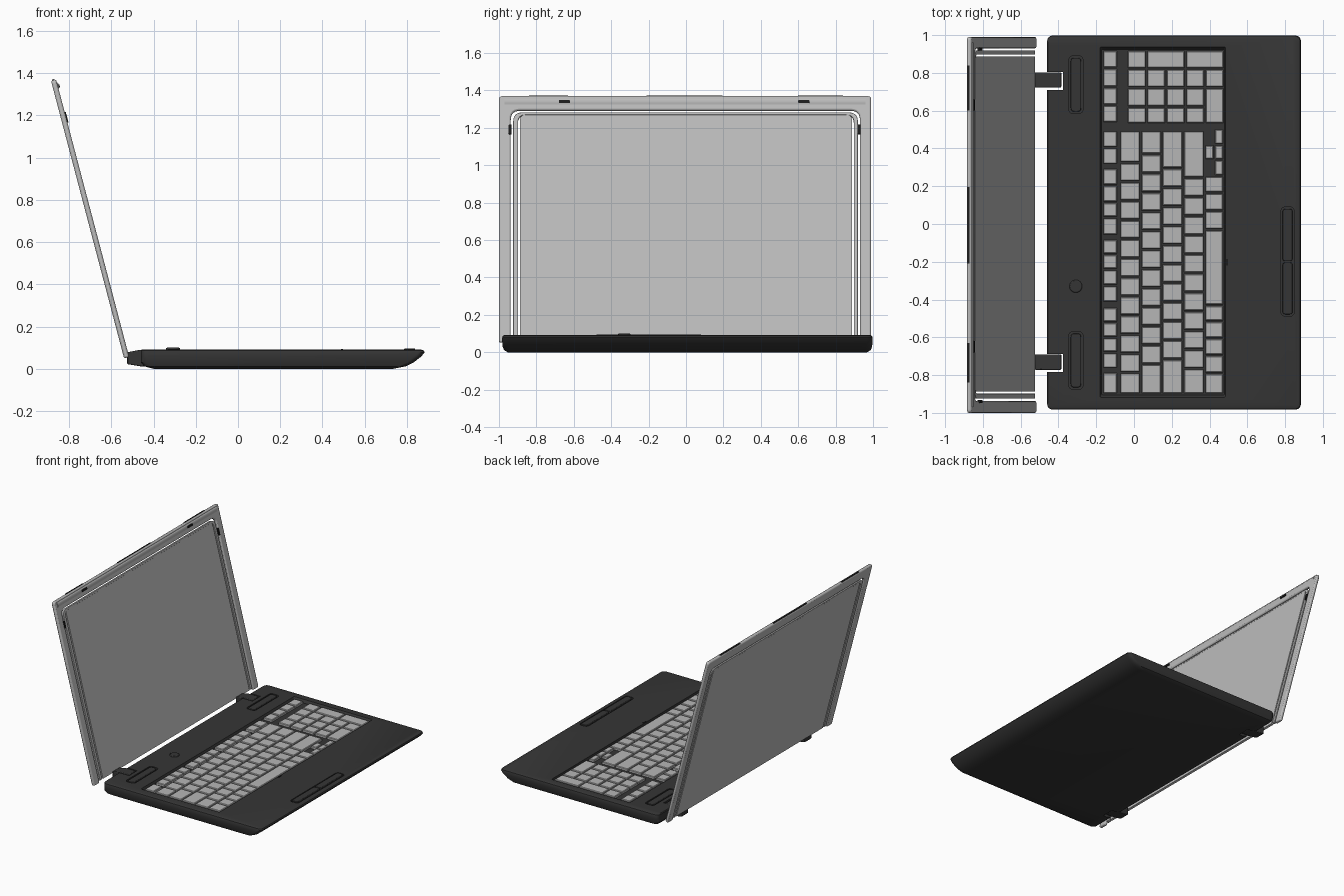
import bpy, bmesh, math
from mathutils import Vector

if "Cube" in bpy.data.objects:
    bpy.data.objects.remove(bpy.data.objects["Cube"])


def material(name, rgb):
    m = bpy.data.materials.new(name)
    m.diffuse_color = (*rgb, 1)
    m.use_nodes = True
    m.node_tree.nodes["Principled BSDF"].inputs["Base Color"].default_value = m.diffuse_color
    return m


DARK = material("charcoal plastic", (0.036, 0.036, 0.036))
KEY = material("key grey", (0.47, 0.47, 0.47))
LID = material("lid grey", (0.5, 0.5, 0.5))
BLACK = material("black rubber", (0.012, 0.012, 0.012))


def finish(name, bm, mat, bevel=0, angle=30):
    bmesh.ops.recalc_face_normals(bm, faces=bm.faces)
    me = bpy.data.meshes.new(name)
    bm.to_mesh(me)
    bm.free()
    me.materials.append(mat)
    ob = bpy.data.objects.new(name, me)
    bpy.context.collection.objects.link(ob)
    if bevel:
        mod = ob.modifiers.new("soft_edges", 'BEVEL')
        mod.width, mod.segments, mod.limit_method = bevel, 2, 'ANGLE'
        mod.angle_limit = math.radians(40)
    smooth(ob, angle)
    return ob


def smooth(ob, angle=30):
    bpy.ops.object.select_all(action='DESELECT')
    ob.select_set(True)
    bpy.context.view_layer.objects.active = ob
    bpy.ops.object.shade_smooth_by_angle(angle=math.radians(angle))


def rounded(pts, radii, steps=6):
    """Round the corners of a 2D outline."""
    out = []
    for i, p in enumerate(pts):
        p, r = Vector(p), radii[i]
        if r == 0:
            out.append(p)
            continue
        a = p + (Vector(pts[i - 1]) - p).normalized() * r
        b = p + (Vector(pts[(i + 1) % len(pts)]) - p).normalized() * r
        for k in range(steps + 1):
            t = k / steps
            out.append(a * (1 - t) ** 2 + p * 2 * t * (1 - t) + b * t * t)
    return out


def rect(x0, x1, y0, y1, r=0):
    return rounded([(x0, y0), (x1, y0), (x1, y1), (x0, y1)], [r] * 4)


PLACE = {'x': lambda p, h: (h, p[0], p[1]),
         'y': lambda p, h: (p[0], h, p[1]),
         'z': lambda p, h: (p[0], p[1], h)}


def loft(bm, layers, axis='z'):
    """Skin a stack of (height, outline) layers into a closed solid."""
    rings = [[bm.verts.new(PLACE[axis](p, h)) for p in o] for h, o in layers]
    n = len(rings[0])
    for a, b in zip(rings, rings[1:]):
        for i in range(n):
            bm.faces.new((a[i], a[(i + 1) % n], b[(i + 1) % n], b[i]))
    bm.faces.new(rings[0])
    bm.faces.new(rings[-1])


def prism(name, outline, lo, hi, mat, axis='z', bevel=0):
    bm = bmesh.new()
    loft(bm, [(lo, outline), (hi, outline)], axis)
    return finish(name, bm, mat, bevel)


# Base body: stacked rounded rectangles with an undercut front edge
bm = bmesh.new()
loft(bm, [(z, rect(x0, x1, -0.983 + i, 0.998 - i, 0.035)) for z, x0, x1, i in (
    (0.0, -0.40, 0.735, 0.03), (0.012, -0.445, 0.795, 0.01), (0.03, -0.46, 0.832, 0.003),
    (0.06, -0.46, 0.87, 0), (0.078, -0.46, 0.884, 0), (0.087, -0.46, 0.88, 0.003),
    (0.092, -0.455, 0.865, 0.012))])
base = finish("base_body", bm, DARK)

# Cutters: keyboard well, hinge notches, grooves for speakers and touch buttons
SPEAKERS = ((0.585, 0.89), (-0.875, -0.57))
HINGES = ((0.722, 0.803, 0.71, 0.806), (-0.772, -0.69, -0.784, -0.687))
bm = bmesh.new()
loft(bm, [(0.07, rect(-0.172, 0.48, -0.905, 0.925, 0.01)),
          (0.12, rect(-0.192, 0.49, -0.935, 0.955, 0.01))])
for _, _, y0, y1 in HINGES:
    loft(bm, [(-0.1, rect(-0.6, -0.375, y0, y1)), (0.2, rect(-0.6, -0.375, y0, y1))])
for y0, y1 in SPEAKERS:
    o = rect(-0.345, -0.27, y0, y1, 0.025)
    loft(bm, [(0.078, o), (0.12, o)])
o = rect(0.778, 0.848, -0.488, 0.09, 0.025)
loft(bm, [(0.078, o), (0.12, o)])
cutter = finish("base_cutter", bm, DARK)
cutter.hide_render = True
mod = base.modifiers.new("cut", 'BOOLEAN')
mod.operation, mod.object, mod.solver = 'DIFFERENCE', cutter, 'EXACT'
bpy.context.view_layer.objects.active = base
bpy.ops.object.modifier_apply(modifier="cut")
bpy.data.objects.remove(cutter)
smooth(base)

# Speaker bars, touch buttons, power button, small latch
for y0, y1 in SPEAKERS:
    prism("speaker_bar", rect(-0.335, -0.28, y0 + 0.01, y1 - 0.01, 0.02), 0.07, 0.093, DARK, bevel=0.003)
for y0, y1 in ((-0.478, -0.203), (-0.197, 0.08)):
    prism("touch_button", rect(0.787, 0.839, y0, y1, 0.015), 0.07, 0.096, DARK, bevel=0.003)
disc = [(-0.308 + 0.034 * math.cos(a * math.pi / 12), -0.33 + 0.034 * math.sin(a * math.pi / 12))
        for a in range(24)]
prism("power_button", disc, 0.08, 0.1, DARK, bevel=0.006)
prism("front_latch", rect(0.487, 0.497, -0.22, -0.185), 0.08, 0.095, BLACK)

# Hinges
for y0, y1, _, _ in HINGES:
    prism("hinge", [(-0.525, 0.022), (-0.525, 0.078), (-0.465, 0.09), (-0.385, 0.09),
                    (-0.385, 0.01), (-0.45, 0.01)], y0, y1, DARK, 'y', 0.005)

# Keyboard: tapered keys set in the well
keys = bmesh.new()


def key(x0, x1, y0, y1, g=0.005):
    x0, x1, y0, y1 = x0 + g, x1 - g, y0 + g, y1 - g
    t = 0.004
    loft(keys, [(0.068, rect(x0, x1, y0, y1)), (0.084, rect(x0, x1, y0, y1)),
                (0.088, rect(x0 + t, x1 - t, y0 + t, y1 - t))])


def key_run(x0, x1, ys):
    for a, b in zip(ys, ys[1:]):
        key(x0, x1, b, a)


# function row groups
for ys in ([0.92, 0.825, 0.725, 0.63, 0.535], [0.495, 0.405, 0.315], [0.295, 0.205, 0.115, 0.035, -0.06],
           [-0.08, -0.16, -0.24, -0.325, -0.415], [-0.44, -0.52, -0.6, -0.68, -0.765], [-0.785, -0.9]):
    key_run(-0.167, -0.085, ys)
# letter rows: first key width, number of plain keys, last key fills the rest
for x0, x1, first, n in ((-0.077, 0.035, 0.17, 11), (0.035, 0.147, 0.125, 11),
                         (0.147, 0.26, 0.2, 10), (0.26, 0.373, 0.25, 10)):
    key_run(x0, x1, [0.495] + [0.495 - first - 0.101 * i for i in range(n + 1)] + [-0.9])
# bottom row with the space bar, then arrows
key_run(0.373, 0.476, [0.255, 0.165, 0.07, -0.03, -0.43, -0.515, -0.605, -0.695, -0.79, -0.9])
key_run(0.425, 0.476, [0.505, 0.42, 0.34, 0.255])
key(0.373, 0.425, 0.34, 0.42)
# number pad
C = [-0.037, 0.066, 0.169, 0.272, 0.375, 0.478]
R = [0.92, 0.822, 0.722, 0.62, 0.53]
for a, b in ((0, 1), (1, 3), (3, 5)):
    key(C[a], C[b], R[1], R[0])
for c in range(4):
    key_run(C[c], C[c + 1], R[1:])
key_run(C[4], C[5], [R[1], R[2], R[4]])
finish("keyboard_keys", keys, KEY)


# Lid: built upright, x = towards the user, then leaned back
def on_lid(ob):
    ob.location = (-0.53, 0, 0.06)
    ob.rotation_euler = (0, math.radians(-14.75), 0)
    return ob


def arch(y0, y1, top, i0, i1, itop, ro, ri, bottom=0.0):
    return rounded([(y0, bottom), (y0, top), (y1, top), (y1, bottom),
                    (i1, bottom), (i1, itop), (i0, itop), (i0, bottom)],
                   [0, ro, ro, 0, 0, ri, ri, 0])


on_lid(prism("lid_frame", arch(-1.0, 0.99, 1.353, -0.937, 0.93, 1.274, 0.02, 0.05, -0.008),
             -0.012, 0.013, LID, 'x', 0.008))
on_lid(prism("screen_bezel", arch(-0.924, 0.919, 1.262, -0.898, 0.897, 1.248, 0.05, 0.04, 0.005),
             -0.009, 0.009, LID, 'x', 0.002))
on_lid(prism("screen_panel", rounded([(-0.887, 0.005), (0.887, 0.005), (0.887, 1.25), (-0.887, 1.25)],
                                     [0, 0, 0.03, 0.03]), -0.008, 0.008, LID, 'x'))
# lip that thickens the top of the frame
on_lid(prism("lid_top_lip", rounded([(0.008, 1.29), (0.018, 1.318), (0.018, 1.335), (0.0, 1.35)],
                                    [0, 0.006, 0.008, 0]), -0.97, 0.96, LID, 'y'))

# Rubber feet and dark slots on the lid edge
for y in (-0.65, 0.63):
    on_lid(prism("lid_top_foot", rect(y - 0.03, y + 0.03, 1.311, 1.326, 0.004), 0.008, 0.022, BLACK, 'x'))
for y in (-0.94, 0.926):
    on_lid(prism("lid_side_foot", rect(y - 0.008, y + 0.008, 1.14, 1.192, 0.004), 0.006, 0.018, BLACK, 'x'))
for y0, y1 in ((-0.84, -0.63), (-0.21, 0.195), (0.6, 0.84)):
    on_lid(prism("lid_edge_slot", rect(y0, y1, 1.346, 1.356), -0.006, 0.004, BLACK, 'x'))
